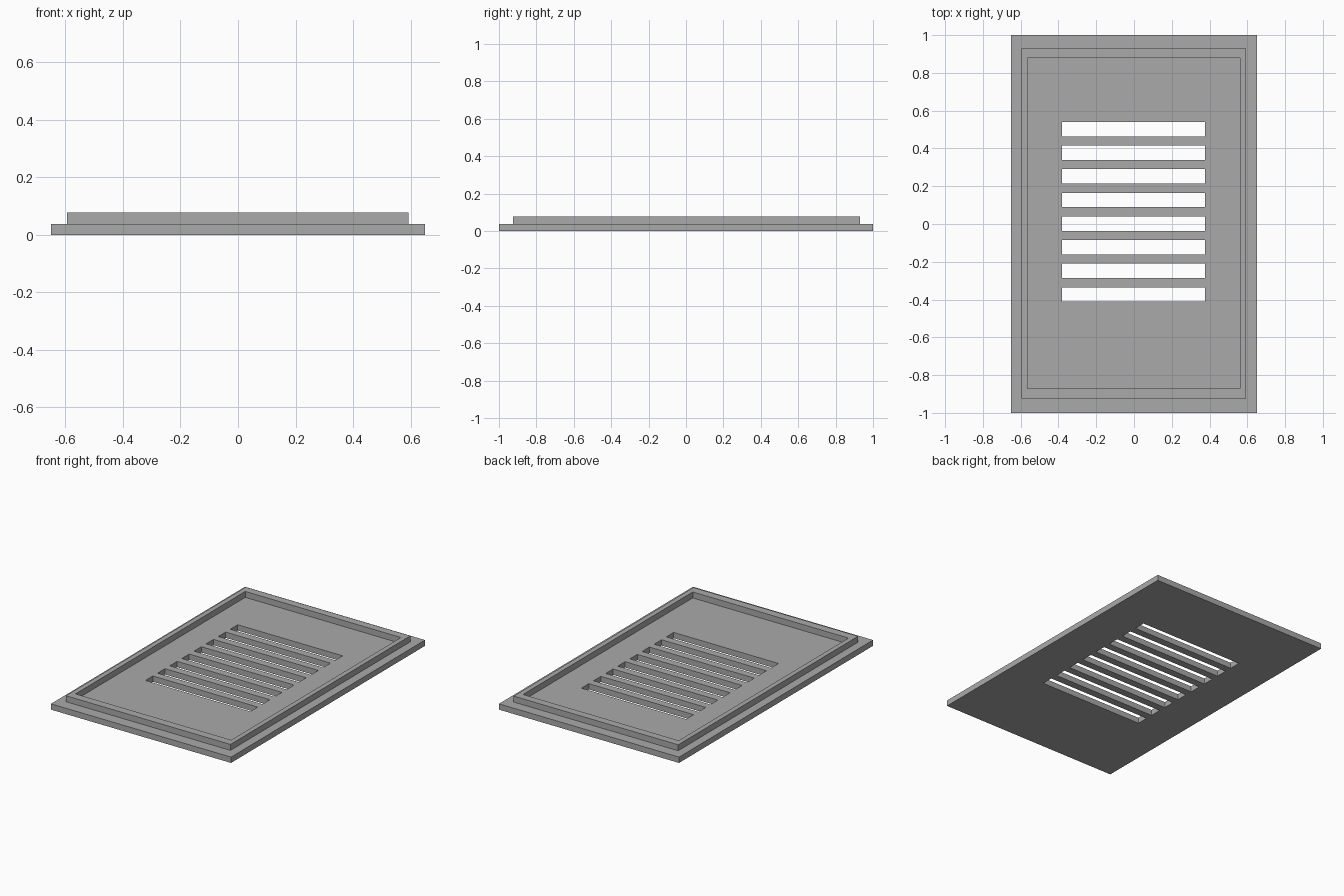
import bpy

cube = bpy.data.objects.get("Cube")
if cube:
    bpy.data.objects.remove(cube, do_unlink=True)

# Single grey finish
GREY = (0.4, 0.4, 0.4, 1.0)
grey = bpy.data.materials.new("grey_metal")
grey.use_nodes = True
grey.diffuse_color = GREY
grey.node_tree.nodes["Principled BSDF"].inputs["Base Color"].default_value = GREY


def panel(name, outline, holes, z0, z1):
    """Flat slab from a rectangle (x0, x1, y0, y1) with rectangular holes."""
    curve = bpy.data.curves.new(name + "_profile", 'CURVE')
    curve.dimensions = '2D'
    curve.fill_mode = 'BOTH'
    curve.extrude = (z1 - z0) / 2
    for x0, x1, y0, y1 in [outline] + holes:
        spline = curve.splines.new('POLY')
        spline.points.add(3)
        for point, (x, y) in zip(spline.points, [(x0, y0), (x1, y0), (x1, y1), (x0, y1)]):
            point.co = (x, y, 0, 1)
        spline.use_cyclic_u = True
        spline.use_smooth = False
    obj = bpy.data.objects.new(name, curve)
    bpy.context.collection.objects.link(obj)
    obj.location.z = (z0 + z1) / 2
    bpy.ops.object.select_all(action='DESELECT')
    obj.select_set(True)
    bpy.context.view_layer.objects.active = obj
    bpy.ops.object.convert(target='MESH')
    obj = bpy.context.object
    obj.data.materials.clear()
    obj.data.materials.append(grey)
    obj.data.shade_flat()
    return obj


BASE_TOP, RIM_TOP = 0.038, 0.077

# Base plate with a ladder of ventilation slots
SLOTS, PITCH, FIRST, HALF = 8, 0.125, 0.502, 0.038
slots = []
for i in range(SLOTS):
    y = FIRST - i * PITCH
    slots.append((-0.38, 0.377, y - HALF, y + HALF))
panel("base_plate", (-0.65, 0.65, -1, 1), slots, 0, BASE_TOP)

# Thin raised rim standing on the plate
panel("raised_rim", (-0.595, 0.593, -0.925, 0.93),
      [(-0.563, 0.561, -0.871, 0.879)], BASE_TOP, RIM_TOP)
